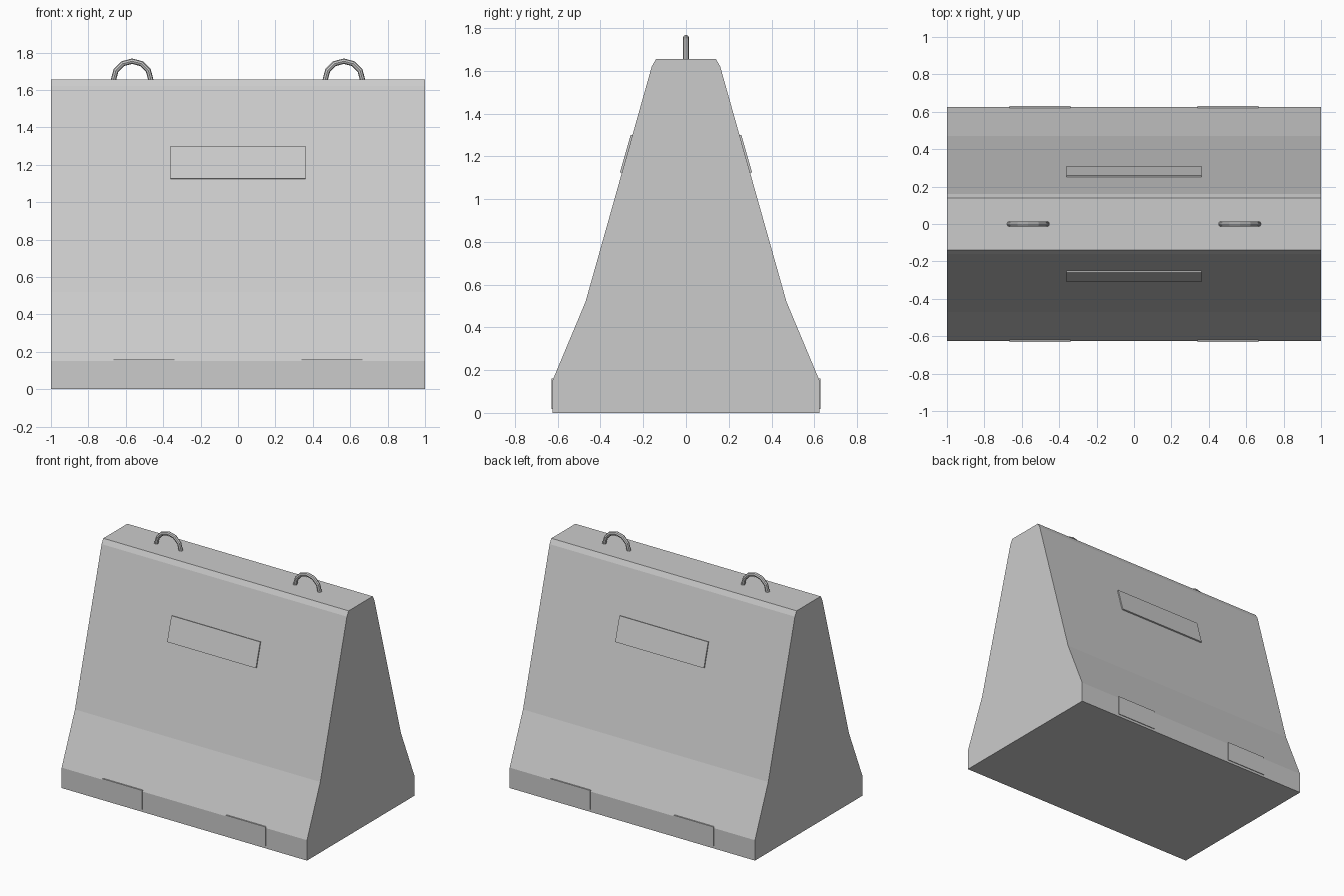
import bpy, bmesh
from math import pi, cos, sin

if "Cube" in bpy.data.objects:
    bpy.data.objects.remove(bpy.data.objects["Cube"])


def new_object(name, bm):
    bmesh.ops.recalc_face_normals(bm, faces=bm.faces[:])
    mesh = bpy.data.meshes.new(name)
    bm.to_mesh(mesh)
    bm.free()
    obj = bpy.data.objects.new(name, mesh)
    bpy.context.collection.objects.link(obj)
    return obj


def extrude_x(name, profile, x0, x1):
    """Solid made by sweeping a (y, z) profile from x0 to x1."""
    bm = bmesh.new()
    face = bm.faces.new([bm.verts.new((x0, y, z)) for y, z in profile])
    ext = bmesh.ops.extrude_face_region(bm, geom=[face])
    moved = [v for v in ext["geom"] if isinstance(v, bmesh.types.BMVert)]
    bmesh.ops.translate(bm, verts=moved, vec=(x1 - x0, 0, 0))
    return new_object(name, bm)


def lifting_loop(name, cx, base_z, major=0.1, minor=0.0145, steps=6, sides=8):
    """Half ring standing on the top face."""
    bm = bmesh.new()
    rings = []
    for i in range(steps + 1):
        a = pi * i / steps
        ring = []
        for j in range(sides):
            b = 2 * pi * j / sides
            r = major + minor * cos(b)
            ring.append(bm.verts.new((cx + r * cos(a), minor * sin(b), base_z + r * sin(a))))
        rings.append(ring)
    for r0, r1 in zip(rings, rings[1:]):
        for j in range(sides):
            k = (j + 1) % sides
            bm.faces.new((r0[j], r0[k], r1[k], r1[j]))
    bm.faces.new(rings[0])
    bm.faces.new(rings[-1])
    return new_object(name, bm)


# Concrete barrier body
TOP = 1.655
half = [(0.625, 0), (0.625, 0.15), (0.47, 0.52), (0.16, 1.62), (0.14, TOP)]
extrude_x("barrier_body", half + [(-y, z) for y, z in reversed(half)], -1, 1)

# Raised panels and foot pads on both faces
panel = [(0.298, 1.122), (0.309, 1.126), (0.259, 1.301), (0.248, 1.298)]
pad = [(0.618, 0.018), (0.63, 0.018), (0.63, 0.16), (0.618, 0.16)]
for face_name, s in (("front", -1), ("back", 1)):
    extrude_x(f"{face_name}_panel", [(s * y, z) for y, z in panel], -0.362, 0.362)
    for side, x0, x1 in (("left", -0.665, -0.34), ("right", 0.34, 0.665)):
        extrude_x(f"{face_name}_{side}_foot_pad", [(s * y, z) for y, z in pad], x0, x1)

# Lifting loops on top
for side, x in (("left", -0.566), ("right", 0.566)):
    lifting_loop(f"{side}_lifting_loop", x, TOP - 0.001)
